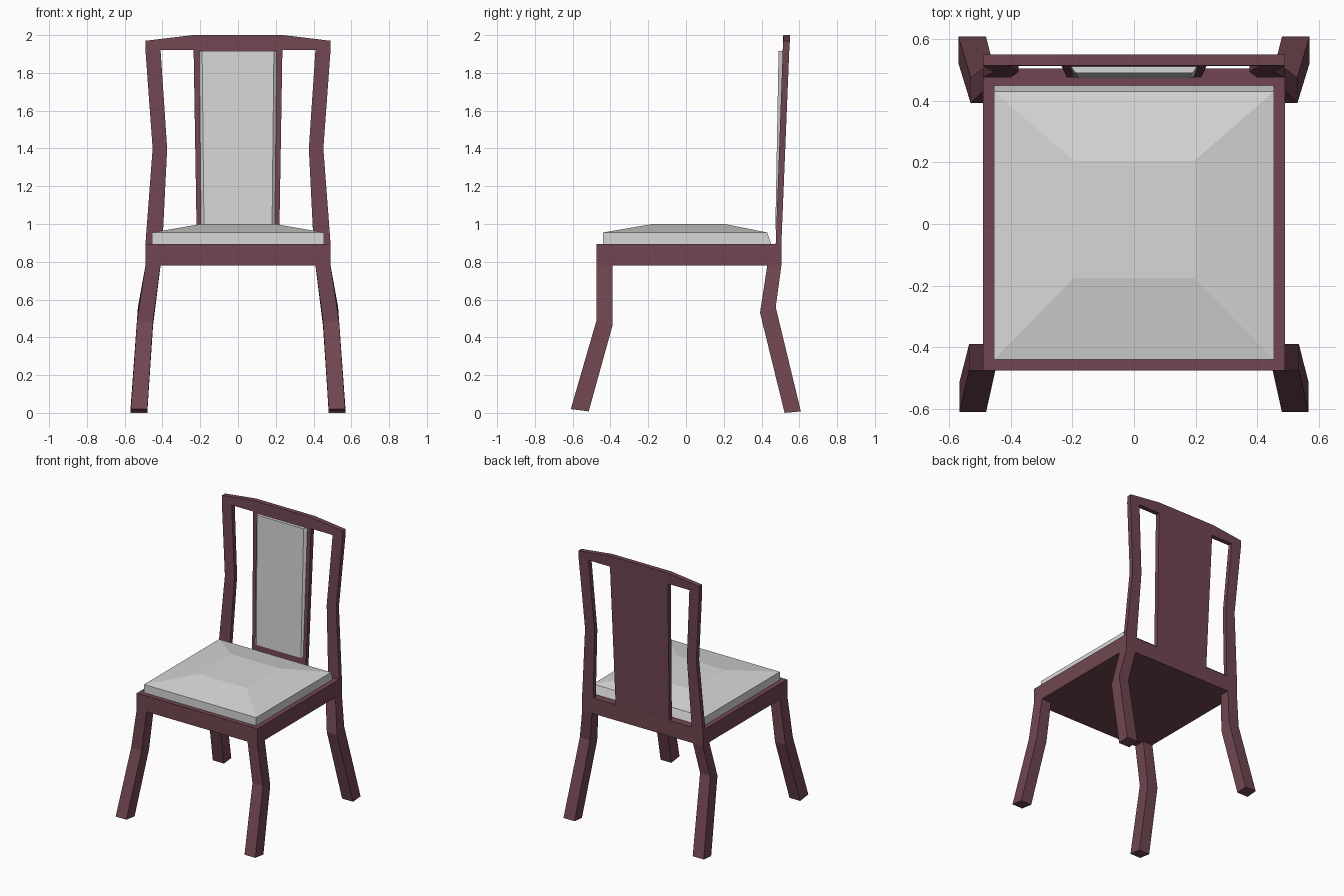
import bpy, bmesh

if "Cube" in bpy.data.objects:
    bpy.data.objects.remove(bpy.data.objects["Cube"])


def material(name, rgb):
    m = bpy.data.materials.new(name)
    m.diffuse_color = (*rgb, 1)
    m.use_nodes = True
    m.node_tree.nodes["Principled BSDF"].inputs["Base Color"].default_value = m.diffuse_color
    return m


WOOD = material("dark_red_wood", (0.165, 0.062, 0.082))
FABRIC = material("light_grey_fabric", (0.68, 0.68, 0.68))


def loft(name, rings, mat):
    """Skin a closed solid through a list of four-point rings."""
    bm = bmesh.new()
    loops = [[bm.verts.new(p) for p in ring] for ring in rings]
    for a, b in zip(loops, loops[1:]):
        for i in range(4):
            j = (i + 1) % 4
            bm.faces.new((a[i], a[j], b[j], b[i]))
    bm.faces.new(loops[0][::-1])
    bm.faces.new(loops[-1])
    bmesh.ops.recalc_face_normals(bm, faces=bm.faces)
    mesh = bpy.data.meshes.new(name)
    bm.to_mesh(mesh)
    bm.free()
    mesh.materials.append(mat)
    obj = bpy.data.objects.new(name, mesh)
    bpy.context.collection.objects.link(obj)
    return obj


def rect(x0, x1, y0, y1, z0, z1=None):
    """Ring in plan; z0 at the y0 edge and z1 at the y1 edge."""
    z1 = z0 if z1 is None else z1
    return [(x0, y0, z0), (x1, y0, z0), (x1, y1, z1), (x0, y1, z1)]


def lean(z):
    """Front and back depth of the leaning backrest at height z."""
    t = (z - 0.895) / 1.105
    return 0.475 + 0.04 * t, 0.505 + 0.045 * t


# Seat frame and padded seat with sloping top
loft("seat_frame", [rect(-.49, .49, -.475, .505, z) for z in (.78, .895)], WOOD)
loft("seat_cushion", [rect(-.455, .455, -.44, .45, .895),
                      rect(-.455, .455, -.44, .43, .955),
                      rect(-.195, .195, -.175, .205, 1.0)], FABRIC)

for side, s in (("left", -1), ("right", 1)):
    # Bent, splayed legs
    loft("front_leg_" + side, [rect(s * .41, s * .49, -.475, -.39, .78),
                               rect(s * .45, s * .535, -.475, -.39, .485, .46),
                               rect(s * .48, s * .567, -.61, -.515, .02, .008)], WOOD)
    loft("back_leg_" + side, [rect(s * .41, s * .49, .43, .505, .78),
                              rect(s * .447, s * .53, .392, .475, .53, .56),
                              rect(s * .48, s * .57, .522, .608, 0, .008)], WOOD)
    # Back posts, bowed inwards at mid height
    loft("back_post_" + side, [rect(s * xi, s * xo, *lean(z), z) for xi, xo, z in
                               ((.40, .49, .895), (.375, .452, 1.4), (.41, .49, 1.92))], WOOD)

# Top rail with a raised middle
rail = []
for x, top in ((-.49, 1.97), (-.24, 2), (.24, 2), (.49, 1.97)):
    (f0, b0), (f1, b1) = lean(1.92), lean(2)
    rail.append([(x, f0, 1.92), (x, b0, 1.92), (x, b1, top), (x, f1, top)])
loft("top_rail", rail, WOOD)

# Central back panel and its upholstered pad
loft("back_panel", [rect(-w, w, *lean(z), z) for w, z in ((.218, .895), (.235, 1.92))], WOOD)
pad = []
for w, inner, front, z in ((.195, .18, .473, .97), (.205, .19, .49, 1.915)):
    y = lean(z)[0]
    pad.append([(-w, y, z), (-inner, front, z), (inner, front, z), (w, y, z)])
loft("back_pad", pad, FABRIC)
